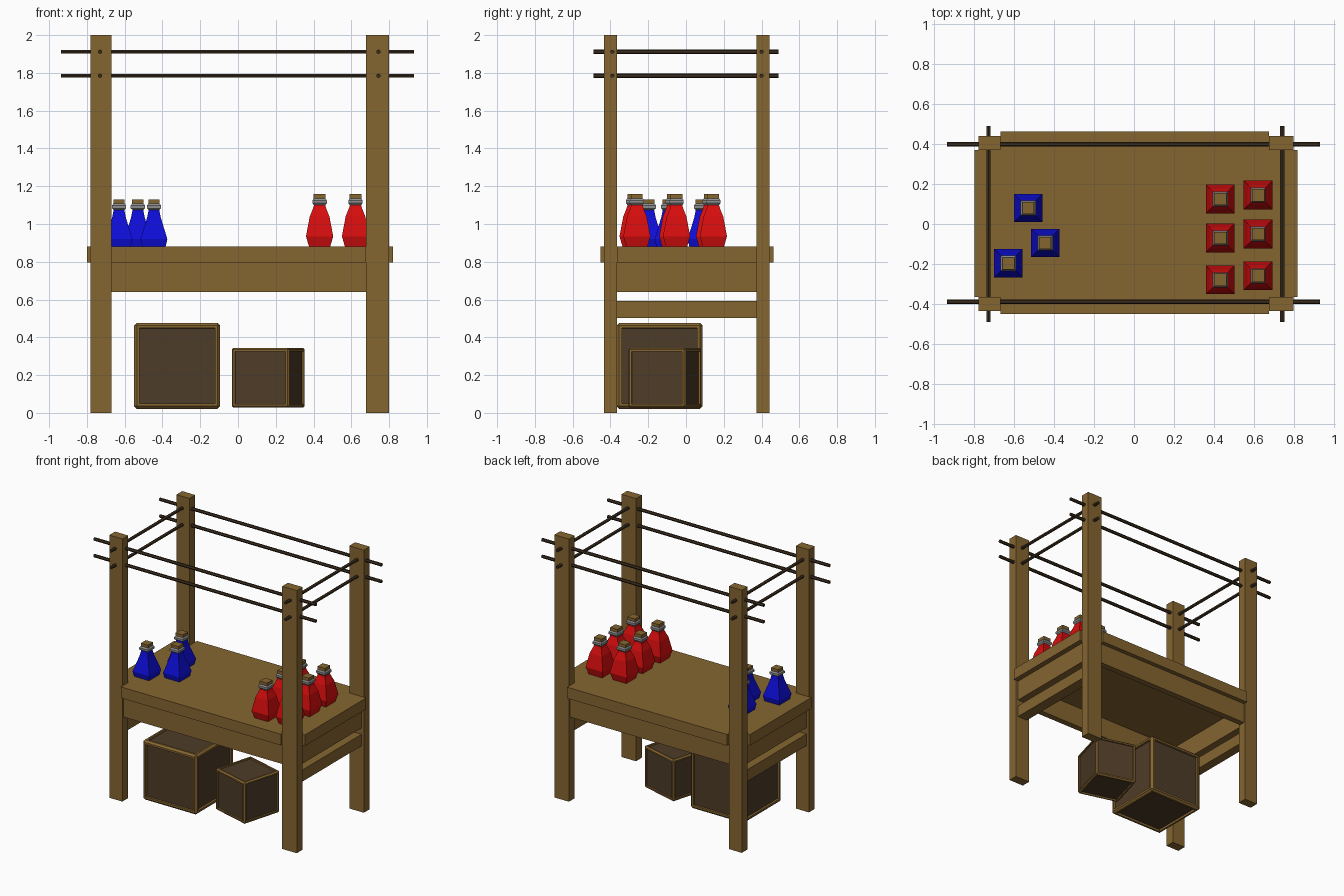
import bpy, bmesh, math
from mathutils import Matrix

if "Cube" in bpy.data.objects:
    bpy.data.objects.remove(bpy.data.objects["Cube"])


def mat(name, r, g, b):
    m = bpy.data.materials.new(name)
    m.diffuse_color = (r, g, b, 1)
    m.use_nodes = True
    m.node_tree.nodes["Principled BSDF"].inputs["Base Color"].default_value = m.diffuse_color
    return m


WOOD = mat("wood", 0.235, 0.13, 0.03)
PANEL = mat("dark_wood", 0.076, 0.045, 0.021)
ROD = mat("rod_wood", 0.045, 0.027, 0.013)
RED = mat("red_glass", 0.68, 0.004, 0.004)
BLUE = mat("blue_glass", 0.004, 0.004, 0.68)
METAL = mat("grey_metal", 0.27, 0.27, 0.27)


def finish(name, bm, *mats):
    bmesh.ops.recalc_face_normals(bm, faces=bm.faces)
    me = bpy.data.meshes.new(name)
    bm.to_mesh(me)
    bm.free()
    for m in mats:
        me.materials.append(m)
    ob = bpy.data.objects.new(name, me)
    bpy.context.collection.objects.link(ob)
    return ob


def box(name, x, y, z, m=WOOD):
    bm = bmesh.new()
    size = [b - a for a, b in (x, y, z)]
    mid = [(a + b) / 2 for a, b in (x, y, z)]
    bmesh.ops.create_cube(bm, size=1, matrix=Matrix.Translation(mid) @ Matrix.Diagonal((*size, 1)))
    return finish(name, bm, m)


def rod(name, center, length, axis):
    bm = bmesh.new()
    rot = Matrix.Rotation(math.pi / 2, 4, axis)
    bmesh.ops.create_cone(bm, cap_ends=True, segments=6, radius1=0.012, radius2=0.012,
                          depth=length, matrix=Matrix.Translation(center) @ rot)
    return finish(name, bm, ROD)


def crate(name, center, size, angle):
    bm = bmesh.new()
    bmesh.ops.create_cube(bm, size=size)
    bmesh.ops.bevel(bm, geom=bm.edges[:], offset=size * 0.03, segments=1, affect='EDGES')
    big = [f for f in bm.faces if f.calc_area() > size * size * 0.5]
    bmesh.ops.inset_individual(bm, faces=big, thickness=size * 0.045)
    # sink each panel straight into the frame
    bmesh.ops.inset_individual(bm, faces=big, thickness=0.0005, depth=-size * 0.035)
    for f in big:
        f.material_index = 1
    ob = finish(name, bm, WOOD, PANEL)
    ob.location = center
    ob.rotation_euler.z = angle


def bottle(name, x, y, profile, glass):
    # square rings stacked as (half width, height, material of the band above)
    bm = bmesh.new()
    rings = [[bm.verts.new((sx * h, sy * h, z)) for sx, sy in ((-1, -1), (1, -1), (1, 1), (-1, 1))]
             for h, z, _ in profile]
    bm.faces.new(rings[0])
    bm.faces.new(rings[-1]).material_index = 2
    for a, b, p in zip(rings, rings[1:], profile):
        for i in range(4):
            j = (i + 1) % 4
            bm.faces.new((a[i], a[j], b[j], b[i])).material_index = p[2]
    ob = finish(name, bm, glass, METAL, WOOD)
    ob.location = (x, y, 0.88)


# corner posts
XS = {"left": (-0.78, -0.67), "right": (0.677, 0.80)}
YS = {"front": (-0.435, -0.365), "back": (0.372, 0.442)}
for xn, xr in XS.items():
    for yn, yr in YS.items():
        box(f"{yn}_{xn}_post", xr, yr, (0, 2))

# table top notched around the posts
box("table_top_long", (-0.67, 0.677), (-0.452, 0.463), (0.795, 0.88))
box("table_top_left_end", (-0.80, -0.67), (-0.365, 0.372), (0.795, 0.88))
box("table_top_right_end", (0.677, 0.82), (-0.365, 0.372), (0.795, 0.88))

# aprons and lower side rails
for yn, (a, b) in YS.items():
    box(f"{yn}_apron", (-0.67, 0.677), (a + 0.012, b - 0.012), (0.64, 0.795))
for xn, (a, b) in XS.items():
    box(f"{xn}_apron", (a + 0.02, b - 0.02), (-0.365, 0.372), (0.64, 0.795))
    box(f"{xn}_lower_rail", (a + 0.02, b - 0.02), (-0.365, 0.372), (0.503, 0.592))

# canopy rods
for i, z in enumerate((1.785, 1.912)):
    for yn, y in (("front", -0.39), ("back", 0.40)):
        rod(f"{yn}_rod_{i}", (-0.003, y, z), 1.87, 'Y')
    for xn, x in (("left", -0.73), ("right", 0.743)):
        rod(f"{xn}_rod_{i}", (x, 0, z), 0.98, 'X')

# crates under the table
crate("large_crate", (-0.322, -0.14, 0.249), 0.455, 0)
crate("small_crate", (0.16, -0.112, 0.186), 0.317, math.radians(-15.6))

# bottles
BLUE_P = [(0.062, 0, 0), (0.071, 0.04, 0), (0.036, 0.155, 0), (0.028, 0.195, 1), (0.038, 0.203, 1),
          (0.038, 0.218, 1), (0.03, 0.228, 2), (0.03, 0.25, 2)]
RED_P = [(0.056, 0, 0), (0.072, 0.055, 0), (0.052, 0.16, 0), (0.034, 0.205, 0), (0.03, 0.22, 1),
         (0.038, 0.23, 1), (0.038, 0.245, 1), (0.031, 0.255, 2), (0.031, 0.278, 2)]
for i, (x, y) in enumerate(((-0.53, 0.08), (-0.445, -0.095), (-0.63, -0.197))):
    bottle(f"blue_bottle_{i}", x, y, BLUE_P, BLUE)
for i, y in enumerate((0.125, -0.07, -0.28)):
    bottle(f"red_bottle_inner_{i}", 0.432, y, RED_P, RED)
    bottle(f"red_bottle_outer_{i}", 0.622, y + 0.02, RED_P, RED)
